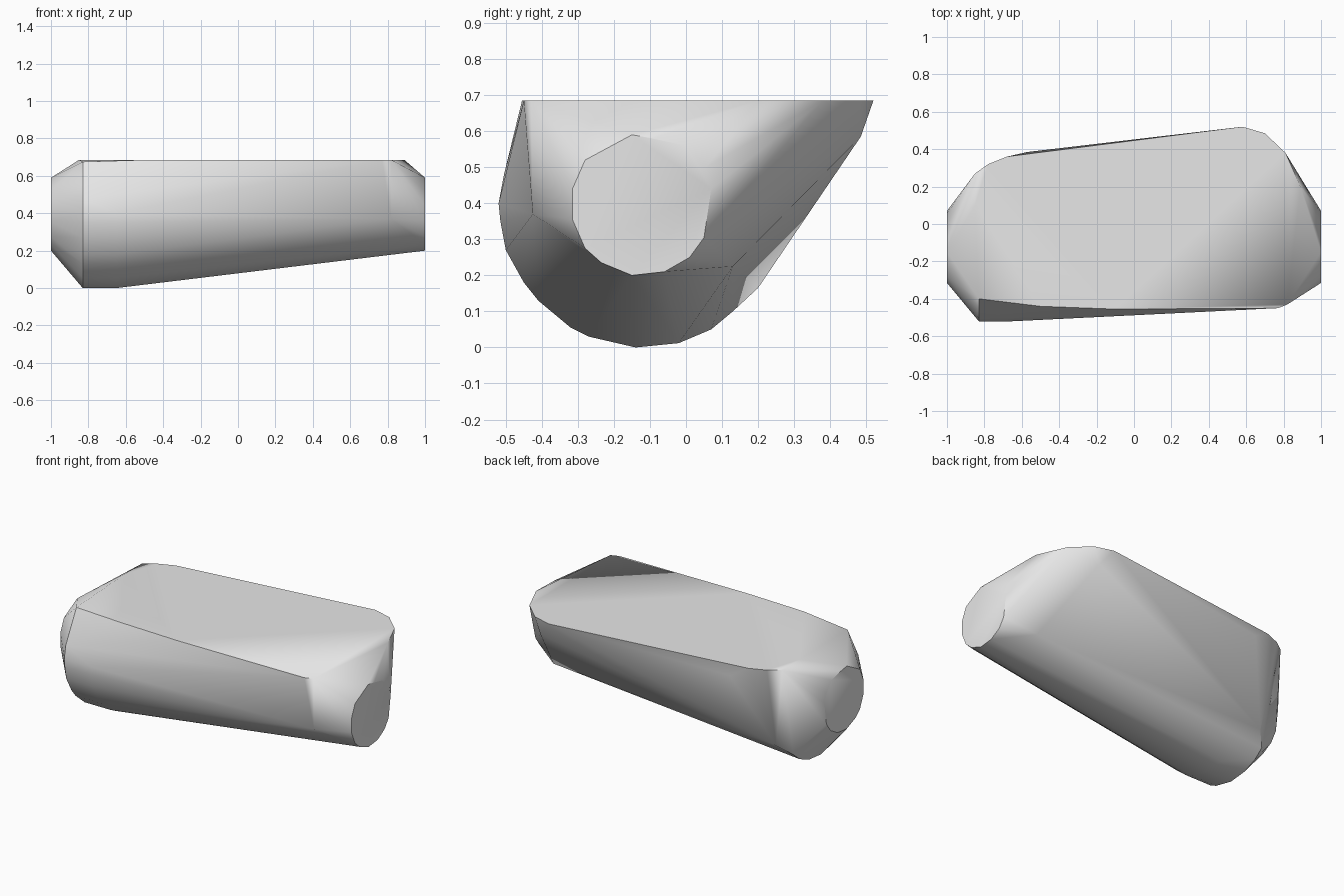
import bpy
import bmesh
import math

cube = bpy.data.objects.get("Cube")
if cube:
    bpy.data.objects.remove(cube, do_unlink=True)

# Single plain grey material
grey = bpy.data.materials.new("light_grey")
grey.use_nodes = True
colour = (0.8, 0.8, 0.8, 1)
grey.diffuse_color = colour
grey.node_tree.nodes["Principled BSDF"].inputs["Base Color"].default_value = colour


def section(x, profile):
    """Place a (y, z) profile at a station along the length."""
    return [(x, y, z) for y, z in profile]


# Round end cap, shared by both ends
cap = [(-.15, .59), (-.28, .52), (-.315, .44), (-.315, .355), (-.28, .275),
       (-.235, .235), (-.15, .2), (-.06, .21), (.01, .25), (.05, .305),
       (.07, .44), (.055, .5), (0, .56), (-.09, .58)]

# Rounded belly of the deep end
belly = [(-.505, .48), (-.52, .4), (-.515, .35), (-.5, .27), (-.45, .18),
         (-.41, .13), (-.32, .055), (-.27, .03), (-.14, 0), (-.02, .012)]
belly_back = [(.07, .05), (.13, .1), (.13, .225)]

# Outline of the flat top
deck = [(-.85, .27), (-.78, .32), (-.68, .36), (.58, .52), (.7, .485),
        (.81, .38), (.89, .2), (.82, -.43), (.77, -.45), (-.1, -.455),
        (-.5, -.44), (-.85, .1)]

# Shoulder corners that steer the sloping back and the shallow end
shoulders = [(-.83, -.4, .675), (-.57, .385, .62), (-.76, .2, .165),
             (.66, .485, .585), (.82, .13, .225), (.82, -.425, .37)]

points = section(-1, cap) + section(1, cap)
points += section(-.83, belly + belly_back) + section(-.65, belly[1:])
points += [(x, y, .685) for x, y in deck] + shoulders

# Wrap all sections in one convex shell
bm = bmesh.new()
for p in points:
    bm.verts.new(p)
hull = bmesh.ops.convex_hull(bm, input=bm.verts[:])
loose = {v for v in hull["geom_interior"] + hull["geom_unused"]
         if isinstance(v, bmesh.types.BMVert) and not v.link_faces}
bmesh.ops.delete(bm, geom=list(loose), context="VERTS")
bmesh.ops.dissolve_limit(bm, angle_limit=math.radians(0.5),
                         verts=bm.verts[:], edges=bm.edges[:])
bmesh.ops.recalc_face_normals(bm, faces=bm.faces[:])

mesh = bpy.data.meshes.new("faceted_body")
bm.to_mesh(mesh)
bm.free()
mesh.materials.append(grey)
body = bpy.data.objects.new("faceted_body", mesh)
bpy.context.collection.objects.link(body)

# Smooth the gentle creases and keep the hard rims
bpy.ops.object.select_all(action="DESELECT")
body.select_set(True)
bpy.context.view_layer.objects.active = body
bpy.ops.object.shade_smooth_by_angle(angle=math.radians(35))
